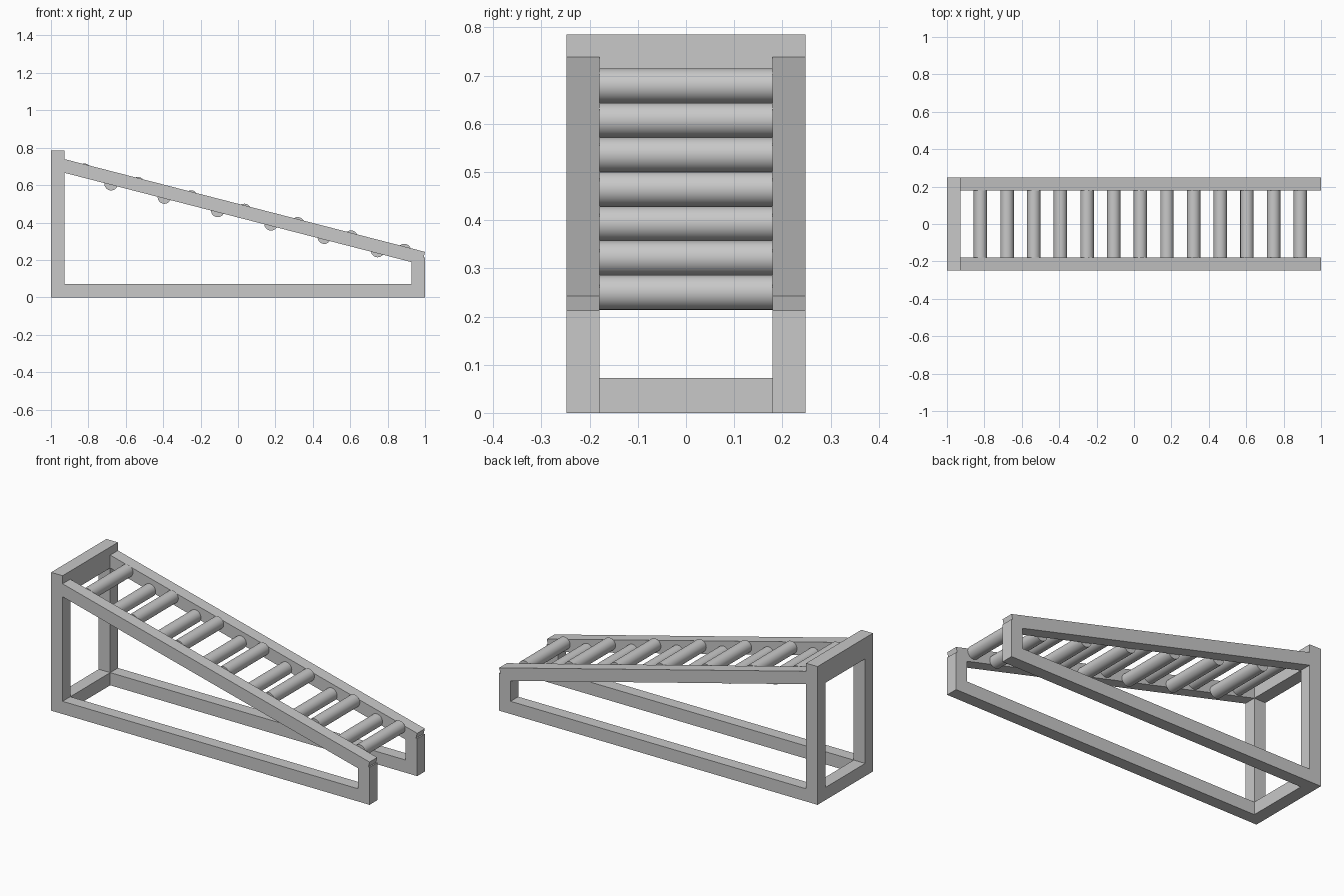
import bpy
import bmesh
from math import pi
from mathutils import Matrix, Vector

cube = bpy.data.objects.get("Cube")
if cube:
    bpy.data.objects.remove(cube, do_unlink=True)

HALF_W = 0.248      # half of the total width
INNER = 0.179       # inner face of the side frames
BAR = 0.072         # bar thickness
HEIGHT = 0.785
BACK = -1 + BAR     # inner face of the tall posts
FRONT = 1 - BAR     # inner face of the short posts

grey = bpy.data.materials.new("grey metal")
grey.use_nodes = True
colour = (0.58, 0.58, 0.58, 1)
grey.diffuse_color = colour
grey.node_tree.nodes["Principled BSDF"].inputs["Base Color"].default_value = colour


def finish(name, bm):
    bmesh.ops.recalc_face_normals(bm, faces=bm.faces)
    mesh = bpy.data.meshes.new(name)
    bm.to_mesh(mesh)
    bm.free()
    mesh.materials.append(grey)
    obj = bpy.data.objects.new(name, mesh)
    bpy.context.collection.objects.link(obj)
    return obj


def prism(name, outline, y0, y1):
    """Extrude an x-z outline from y0 to y1."""
    bm = bmesh.new()
    face = bm.faces.new([bm.verts.new((x, y0, z)) for x, z in outline])
    side = bmesh.ops.extrude_face_region(bm, geom=[face])["geom"]
    verts = [v for v in side if isinstance(v, bmesh.types.BMVert)]
    bmesh.ops.translate(bm, verts=verts, vec=(0, y1 - y0, 0))
    return finish(name, bm)


def rect(x0, x1, z0, z1):
    return [(x0, z0), (x1, z0), (x1, z1), (x0, z1)]


# Sloping rail outline, cut square at its low end
top_start, top_end = Vector((BACK, 0.739)), Vector((1, 0.243))
along = (top_end - top_start).normalized()
down = Vector((along.y, -along.x)) * 0.071
low_end = top_end + down
slope = along.y / along.x
under = lambda x: low_end.y + slope * (x - low_end.x)
rail = [top_start, top_end, low_end, (BACK, under(BACK))]

# Short post fitted under the rail, with a small lip at the end
lip = 0.213
lip_x = top_end.x + down.x * (top_end.y - lip) / -down.y
short_post = [(FRONT, BAR), (1, BAR), (1, lip), (lip_x, lip),
              low_end, (FRONT, under(FRONT))]

# Side frames
for side, y0, y1 in (("right", -HALF_W, -INNER), ("left", INNER, HALF_W)):
    prism(side + "_base_bar", rect(-1, 1, 0, BAR), y0, y1)
    prism(side + "_tall_post", rect(-1, BACK, BAR, HEIGHT), y0, y1)
    prism(side + "_short_post", short_post, y0, y1)
    prism(side + "_sloping_rail", rail, y0, y1)

# Cross beams at the tall end
prism("lower_cross_beam", rect(-1, BACK, 0, BAR), -INNER, INNER)
prism("upper_cross_beam", rect(-1, BACK, under(BACK), HEIGHT), -INNER, INNER)

# Rollers step down in pairs, so they stand alternately above and below the rail
for i in range(13):
    bm = bmesh.new()
    bmesh.ops.create_cone(bm, cap_ends=True, segments=32, radius1=0.036,
                          radius2=0.036, depth=2 * INNER)
    place = Matrix.Translation((-0.821 + 0.1425 * i, 0, 0.679 - 0.0715 * ((i + 1) // 2)))
    bm.transform(place @ Matrix.Rotation(pi / 2, 4, "X"))
    roller = finish(f"roller_{i + 1}", bm)
    bpy.ops.object.select_all(action="DESELECT")
    roller.select_set(True)
    bpy.context.view_layer.objects.active = roller
    bpy.ops.object.shade_smooth_by_angle(angle=pi / 6)
